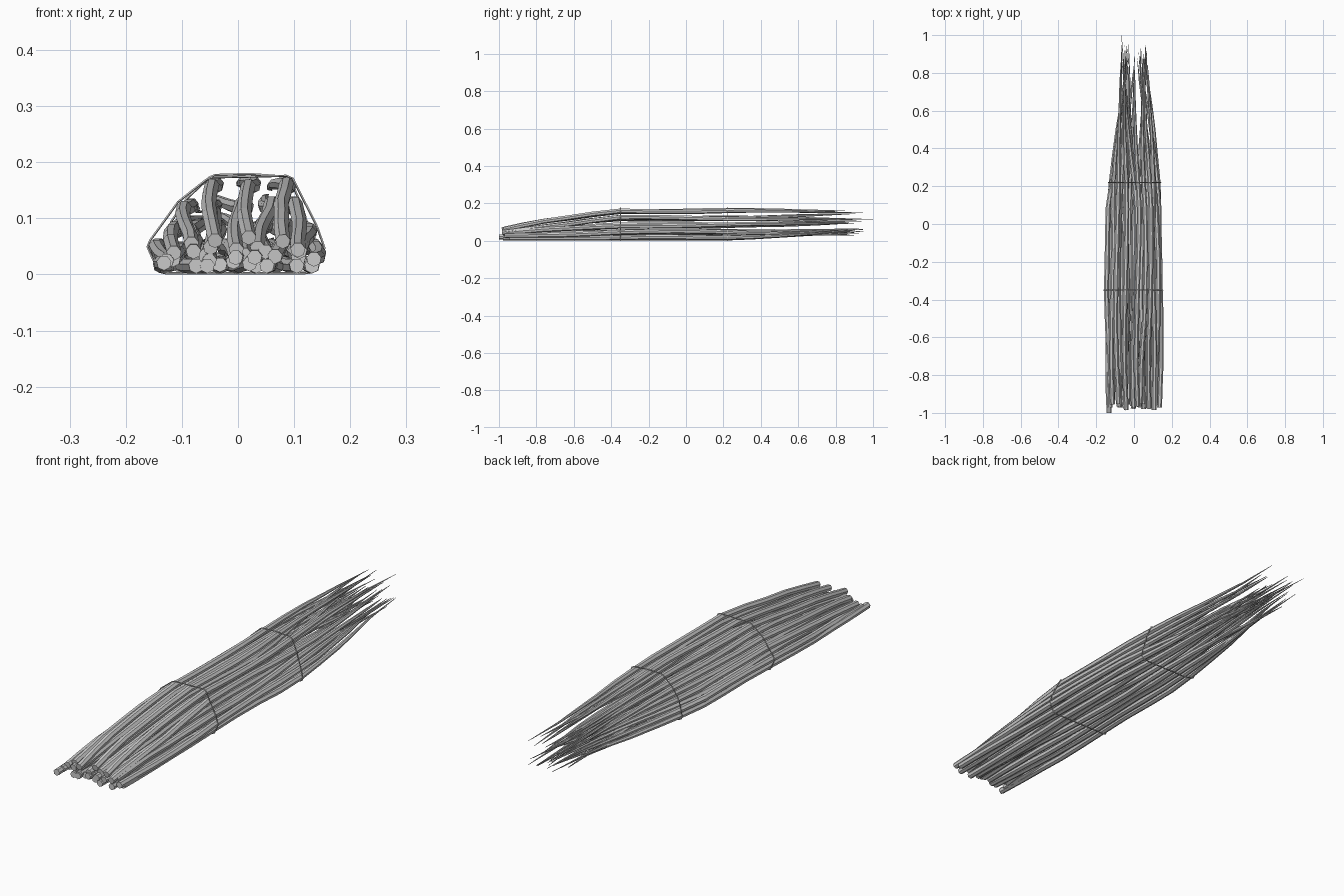
import bpy, bmesh, math, random
from mathutils import Vector
from mathutils.geometry import convex_hull_2d

if "Cube" in bpy.data.objects:
    bpy.data.objects.remove(bpy.data.objects["Cube"])

random.seed(7)
SIDES = 7


def lerp_table(table, y):
    for (a, va), (b, vb) in zip(table, table[1:]):
        if y <= b:
            t = max(0, (y - a) / (b - a))
            return va + (vb - va) * t
    return table[-1][1]


def tube(name, pts, radii, sides, closed=False):
    """Faceted tube through pts; rings turn with the path."""
    bm = bmesh.new()
    n = len(pts)
    rings = []
    for i, p in enumerate(pts):
        a = pts[i - 1] if (i or closed) else p
        b = pts[(i + 1) % n] if (i < n - 1 or closed) else p
        d = (b - a).normalized()
        u = d.cross(Vector((0, 1, 0)) if closed else Vector((1, 0, 0))).normalized()
        v = d.cross(u)
        rings.append([bm.verts.new(p + (u * math.cos(k * math.tau / sides)
                      + v * math.sin(k * math.tau / sides)) * radii[i]) for k in range(sides)])
    for i in range(n if closed else n - 1):
        r, s = rings[i], rings[(i + 1) % n]
        for k in range(sides):
            m = (k + 1) % sides
            bm.faces.new((r[k], r[m], s[m], s[k]))
    if not closed:
        bm.faces.new(rings[0])
        bm.faces.new(rings[-1])
    bmesh.ops.recalc_face_normals(bm, faces=bm.faces)
    me = bpy.data.meshes.new(name)
    bm.to_mesh(me)
    bm.free()
    ob = bpy.data.objects.new(name, me)
    bpy.context.collection.objects.link(ob)


# how the heap's height and stick thickness change along its length
rise = [(-1, .27), (-.8, .55), (-.6, .74), (-.38, 1), (1, 1)]
thick = [(-1, .0135), (.1, .0135), (.4, .0105), (.6, .0075), (.75, .0042), (1, .0008)]
stations = [-.87, -.76, -.63, -.5, -.35, -.2, -.05, .08, .22, .36, .5, .63, .76]
# layers of the heap: height, left x, right x, count
layers = [(.016, -.133, .13, 9), (.047, -.138, .14, 8), (.083, -.115, .122, 7),
          (.122, -.092, .105, 5), (.161, -.045, .085, 3)]

# sticks
sticks = []
for z0, xa, xb, count in layers:
    for i in range(count):
        x0 = xa + (xb - xa) * i / (count - 1)
        edge = i in (0, count - 1)
        xf = x0 * .97 + (0 if edge else random.uniform(-.025, .025))
        side = 1 if x0 > .01 else -1
        xe = side * random.uniform(.022, .068) if random.random() < .85 else random.uniform(-.02, .02)
        ze = random.uniform(.032, .07) if z0 < .06 else random.uniform(.09, .12) + (z0 - .083) * .6
        y0, y1 = random.uniform(-.985, -.94), random.uniform(.82, .95)
        if not sticks:
            y0 = -1
        if z0 == .083 and i == 3:
            y1 = 1
        px, pz = random.uniform(0, 6.28), random.uniform(0, 6.28)
        pts, radii = [], []
        for y in [y0] + stations + [y1]:
            f = min(1, max(0, (-.4 - y) / .55))
            b = min(1, max(0, (y - .1) / .75))
            x = x0 + (xf - x0) * f + (xe - x0) * b ** 1.15
            x += .007 * math.sin(y * 5 + px) + random.uniform(-.002, .002)
            z = .016 + (z0 - .016) * lerp_table(rise, y)
            z += (ze - z) * b ** 1.3
            z += .005 * math.sin(y * 5.5 + pz) * (1 - .5 * b)
            r = lerp_table(thick, y) if y != y1 else .0008
            pts.append(Vector((x, y, max(z, r + .002))))
            radii.append(r)
        sticks.append((pts, radii))
        tube(f"stick_{len(sticks)}", pts, radii, SIDES)

# two thin wires pulled tight round the heap
for name, y in (("front_tie", -.35), ("back_tie", .22)):
    k = stations.index(y) + 1
    rim = []
    for pts, radii in sticks:
        p, r = pts[k], radii[k] + .002
        rim += [Vector((p.x + r * math.cos(a * math.tau / 8),
                        max(.002, p.z + r * math.sin(a * math.tau / 8)))) for a in range(8)]
    loop = [Vector((rim[j].x, y, rim[j].y)) for j in convex_hull_2d(rim)]
    tube(name, loop, [.0022] * len(loop), 5, closed=True)
